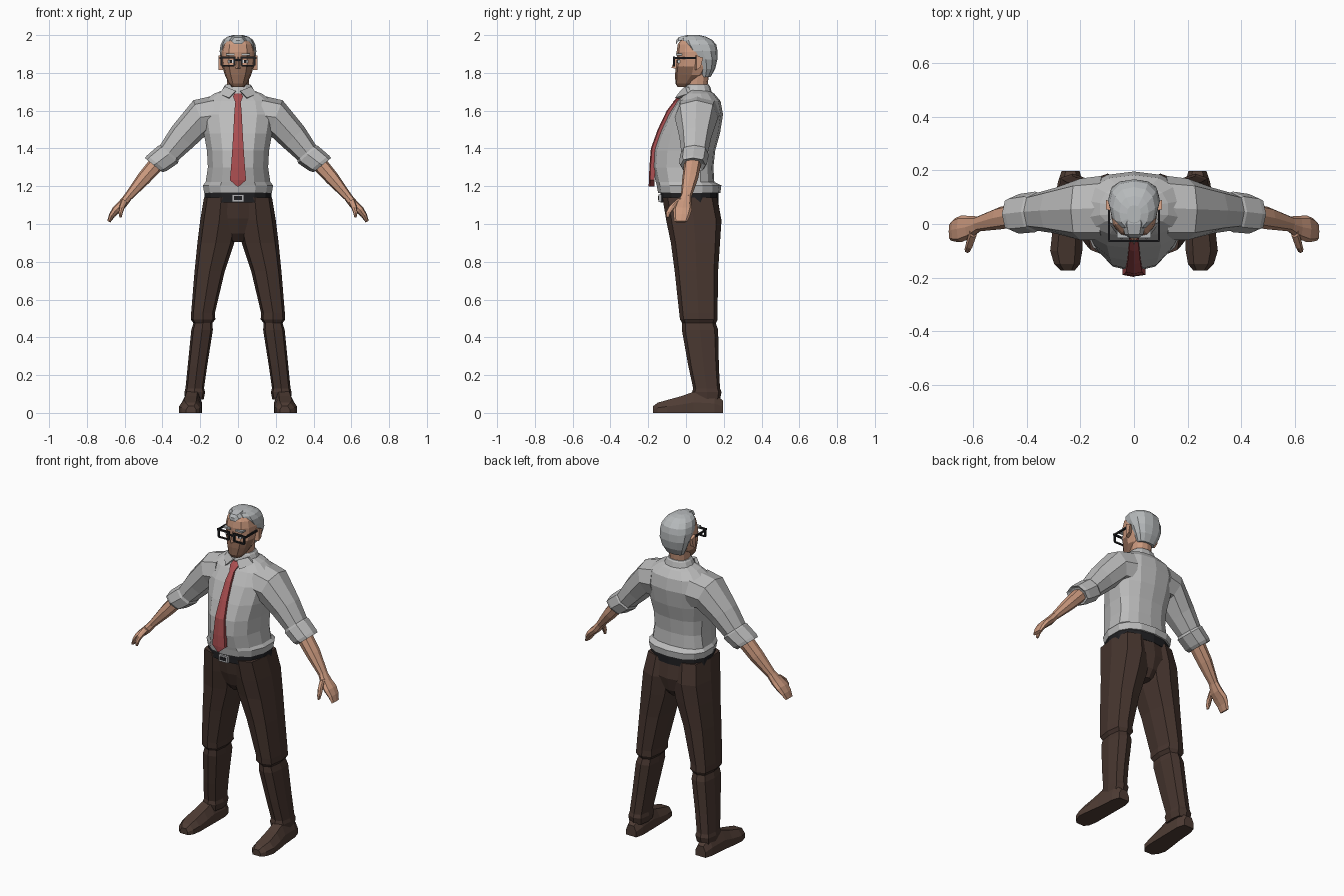
import bpy, bmesh, math
from mathutils import Vector


def material(name, rgb):
    m = bpy.data.materials.new(name)
    m.diffuse_color = (*rgb, 1)
    return m


SKIN = material("skin", (0.60, 0.32, 0.21))
STUBBLE = material("stubble", (0.27, 0.14, 0.09))
SHIRT = material("shirt_grey", (0.50, 0.50, 0.50))
HAIR = material("hair_grey", (0.47, 0.49, 0.50))
TROUSER = material("trouser_brown", (0.062, 0.036, 0.028))
SHOE = material("shoe_brown", (0.078, 0.046, 0.035))
TIE = material("tie_red", (0.40, 0.075, 0.08))
BLACK = material("black", (0.014, 0.014, 0.016))
BUCKLE = material("buckle_silver", (0.45, 0.45, 0.46))
WHITE = material("eye_white", (0.75, 0.75, 0.75))


def power(v, p):
    return math.copysign(abs(v) ** p, v)


def oval(z, hw, yf, yb, yc=None, xc=0.0, n=12, p=0.85):
    """Level ring from front yf to back yb, widest at yc."""
    yc = (yf + yb) / 2 if yc is None else yc
    pts = []
    for i in range(n):
        a = -math.pi / 2 + i * math.tau / n
        s = math.sin(a)
        ry = yb - yc if s > 0 else yc - yf
        pts.append(Vector((xc + hw * power(math.cos(a), p), yc + ry * power(s, p), z)))
    return pts


def limb_ring(x, y, z, tilt, r, ry, n=8, p=0.8):
    """Ring across an arm that points outward and down by tilt degrees."""
    t = math.radians(tilt)
    up = Vector((math.sin(t), 0, math.cos(t)))
    pts = []
    for i in range(n):
        a = i * math.tau / n
        pts.append(Vector((x, y, z)) + up * r * power(math.cos(a), p)
                   + Vector((0, ry * power(math.sin(a), p), 0)))
    return pts


def loft(name, rings, mat, side=1):
    """Skin a list of rings with capped ends; side=-1 mirrors in x."""
    bm = bmesh.new()
    rows = [[bm.verts.new((v[0] * side, v[1], v[2])) for v in r] for r in rings]
    for a, b in zip(rows, rows[1:]):
        for i in range(len(a)):
            j = (i + 1) % len(a)
            bm.faces.new((a[i], a[j], b[j], b[i]))
    bm.faces.new(rows[0])
    bm.faces.new(rows[-1])
    bmesh.ops.recalc_face_normals(bm, faces=bm.faces)
    me = bpy.data.meshes.new(name)
    bm.to_mesh(me)
    bm.free()
    me.materials.append(mat)
    ob = bpy.data.objects.new(name, me)
    bpy.context.collection.objects.link(ob)
    return ob


def box(name, x0, x1, y0, y1, z0, z1, mat, side=1):
    return loft(name, [[(x0, y0, z), (x1, y0, z), (x1, y1, z), (x0, y1, z)]
                       for z in (z0, z1)], mat, side)


# Shirt body with rolled hem and belly
torso = [(1.165, .183, -.148, .182), (1.205, .19, -.155, .187), (1.222, .175, -.160, .150),
         (1.30, .163, -.178, .145), (1.39, .168, -.172, .155), (1.48, .185, -.140, .180),
         (1.58, .205, -.092, .196), (1.65, .185, -.046, .183), (1.69, .13, -.010, .150),
         (1.71, .075, .000, .120)]
loft("shirt_body", [oval(z, w, f, b, .05, n=14) for z, w, f, b in torso], SHIRT)

# Collar
loft("collar_band", [oval(1.685, .095, -.020, .140, .06), oval(1.73, .073, -.003, .127, .06),
                     oval(1.738, .064, .004, .120, .06)], SHIRT)

# Belt, buckle and seat of the trousers
loft("belt", [oval(z, .18, -.135, .172, .04, n=14) for z in (1.115, 1.175)], BLACK)
box("buckle_frame", -.032, .032, -.146, -.125, 1.117, 1.157, BUCKLE)
box("buckle_centre", -.021, .021, -.149, -.14, 1.127, 1.147, BLACK)
loft("trouser_seat", [oval(1.15, .172, -.125, .165, .04), oval(1.03, .165, -.103, .185, .05),
                      oval(.95, .10, -.075, .165, .05), oval(.905, .035, -.04, .13, .05)], TROUSER)

# Tie: knot and hanging blade
def tie_ring(z, w, y):
    return [(-w, y + .006, z), (0, y, z), (w, y + .006, z), (w, y + .03, z), (-w, y + .03, z)]


loft("tie_knot", [tie_ring(z, w, y) for z, w, y in
                  [(1.692, .018, -.026), (1.675, .026, -.044), (1.645, .015, -.070)]], TIE)
loft("tie_blade", [tie_ring(z, w, y) for z, w, y in
                   [(1.65, .014, -.064), (1.60, .019, -.102), (1.50, .024, -.150),
                    (1.40, .030, -.186), (1.30, .037, -.194), (1.232, .043, -.196),
                    (1.198, .004, -.198)]], TIE)

# Neck and head
loft("neck", [oval(1.66, .062, .0, .118), oval(1.74, .057, .002, .115),
              oval(1.82, .06, .0, .125)], SKIN)
head = loft("head", [oval(z, w, f, b, c) for z, w, f, b, c in [
    (1.725, .032, -.045, .015, -.01), (1.745, .050, -.056, .045, 0), (1.79, .070, -.058, .105, .03),
    (1.833, .083, -.054, .140, .04), (1.87, .088, -.047, .150, .05), (1.91, .088, -.050, .150, .05),
    (1.95, .079, -.044, .140, .05), (1.972, .062, -.030, .110, .04),
    (1.982, .035, -.010, .080, .03)]], SKIN)
head.data.materials.append(STUBBLE)
for f in head.data.polygons:
    if f.center.z < 1.833 and f.center.y < .04:
        f.material_index = 1
loft("nose", [[(-.017, -.045, 1.822), (0, -.078, 1.826), (.017, -.045, 1.822), (0, -.03, 1.822)],
              [(-.011, -.045, 1.845), (0, -.070, 1.845), (.011, -.045, 1.845), (0, -.03, 1.845)],
              [(-.007, -.04, 1.885), (0, -.052, 1.885), (.007, -.04, 1.885), (0, -.03, 1.885)]], SKIN)

# Hair cap with receding sides and a front tuft
loft("hair", [oval(z, w, f, b) for z, w, f, b in [
    (1.778, .055, .075, .130), (1.82, .077, .066, .154), (1.87, .093, .045, .166),
    (1.915, .097, .005, .167), (1.95, .092, -.018, .160), (1.975, .079, -.024, .138),
    (1.992, .055, -.020, .105), (2.0, .026, .005, .070)]], HAIR)
loft("hair_tuft", [[(-w, y, z - .02), (w, y, z - .02), (w * .6, y, z), (-w * .6, y, z)]
                   for y, w, z in [(-.052, .018, 1.972), (-.04, .034, 1.988),
                                   (0, .045, 1.999), (.05, .03, 1.998)]], HAIR)

# Glasses bridge
box("glasses_bridge", -.02, .02, -.068, -.060, 1.864, 1.873, BLACK)

leg = [(1.14, -.002, .180, -.125, .165), (1.02, -.002, .200, -.105, .188),
       (.90, .020, .215, -.080, .180), (.75, .070, .230, -.060, .170),
       (.53, .122, .248, -.036, .167), (.495, .120, .250, -.032, .168),
       (.475, .136, .236, -.020, .158), (.44, .133, .247, -.022, .170),
       (.25, .163, .266, .012, .174), (.13, .180, .278, .038, .180),
       (.11, .174, .284, .032, .188), (.07, .182, .280, .04, .180)]
shoe = [(.197, .237, .034, .065), (.15, .238, .048, .10), (.04, .243, .052, .112),
        (-.02, .248, .056, .090), (-.10, .253, .060, .068), (-.15, .250, .048, .054),
        (-.174, .248, .026, .036)]
sleeve = [(.12, .06, 1.575, 5, .105, .12), (.20, .055, 1.565, 22, .097, .115),
          (.295, .05, 1.46, 47, .078, .085), (.375, .045, 1.365, 49, .060, .068)]
cuff = [(.36, .045, 1.38, 49, .060, .068), (.37, .045, 1.368, 49, .070, .076),
        (.43, .038, 1.322, 51, .066, .074), (.447, .037, 1.312, 51, .060, .066),
        (.44, .037, 1.318, 51, .045, .048)]
forearm = [(.43, .035, 1.32, 50, .042, .045), (.50, .022, 1.24, 50, .037, .042),
           (.585, .0, 1.14, 50, .022, .028)]
hand = [(.578, .0, 1.148, 50, .022, .028), (.612, -.012, 1.105, 50, .024, .042),
        (.645, -.018, 1.075, 52, .022, .050), (.668, -.022, 1.045, 60, .016, .044),
        (.684, -.028, 1.012, 65, .009, .034)]
thumb = [(.600, -.03, 1.125, 55, .018, .020), (.614, -.072, 1.09, 60, .015, .020),
         (.622, -.094, 1.058, 75, .011, .014), (.622, -.098, 1.035, 80, .006, .008)]

# Paired parts
for side, tag in ((1, "left"), (-1, "right")):
    loft(f"trouser_leg_{tag}", [oval(z, (xo - xi) / 2, f, b, xc=(xi + xo) / 2, n=8, p=.62)
                                for z, xi, xo, f, b in leg], TROUSER, side)
    loft(f"shoe_{tag}", [[(c - w, y, 0), (c + w, y, 0), (c + w, y, h * .5), (c + w * .55, y, h),
                          (c - w * .55, y, h), (c - w, y, h * .5)] for y, c, w, h in shoe], SHOE, side)
    for part, rings, mat in (("sleeve", sleeve, SHIRT), ("cuff", cuff, SHIRT),
                             ("forearm", forearm, SKIN), ("hand", hand, SKIN), ("thumb", thumb, SKIN)):
        loft(f"{part}_{tag}", [limb_ring(*r) for r in rings], mat, side)

    # Folded collar flap
    flap = [(.012, -.030, 1.705), (.070, -.005, 1.728), (.100, .010, 1.690), (.048, -.058, 1.668)]
    loft(f"collar_flap_{tag}", [flap, [(x * .95, y + .02, z - .004) for x, y, z in flap]], SHIRT, side)

    # Ear
    loft(f"ear_{tag}", [[(x, y0, 1.815), (x, y1, 1.83), (x, y1 + .012, 1.88), (x, y0, 1.893)]
                        for x, y0, y1 in [(.08, .048, .070), (.104, .055, .078)]], SKIN, side)

    # Eye, iris and eyebrow
    box(f"eye_{tag}", .024, .054, -.046, -.015, 1.853, 1.868, WHITE, side)
    box(f"iris_{tag}", .033, .044, -.049, -.04, 1.853, 1.868, BLACK, side)
    box(f"eyebrow_{tag}", .018, .064, -.053, -.02, 1.893, 1.903, HAIR, side)

    # Glasses rim bars and temple
    for part, x0, x1, z0, z1 in (("top", .014, .096, 1.876, 1.887), ("bottom", .018, .088, 1.833, 1.841),
                                 ("inner", .014, .023, 1.838, 1.88), ("outer", .083, .093, 1.838, 1.88)):
        box(f"glasses_{part}_{tag}", x0, x1, -.068, -.059, z0, z1, BLACK, side)
    box(f"glasses_temple_{tag}", .089, .097, -.062, .06, 1.873, 1.884, BLACK, side)
